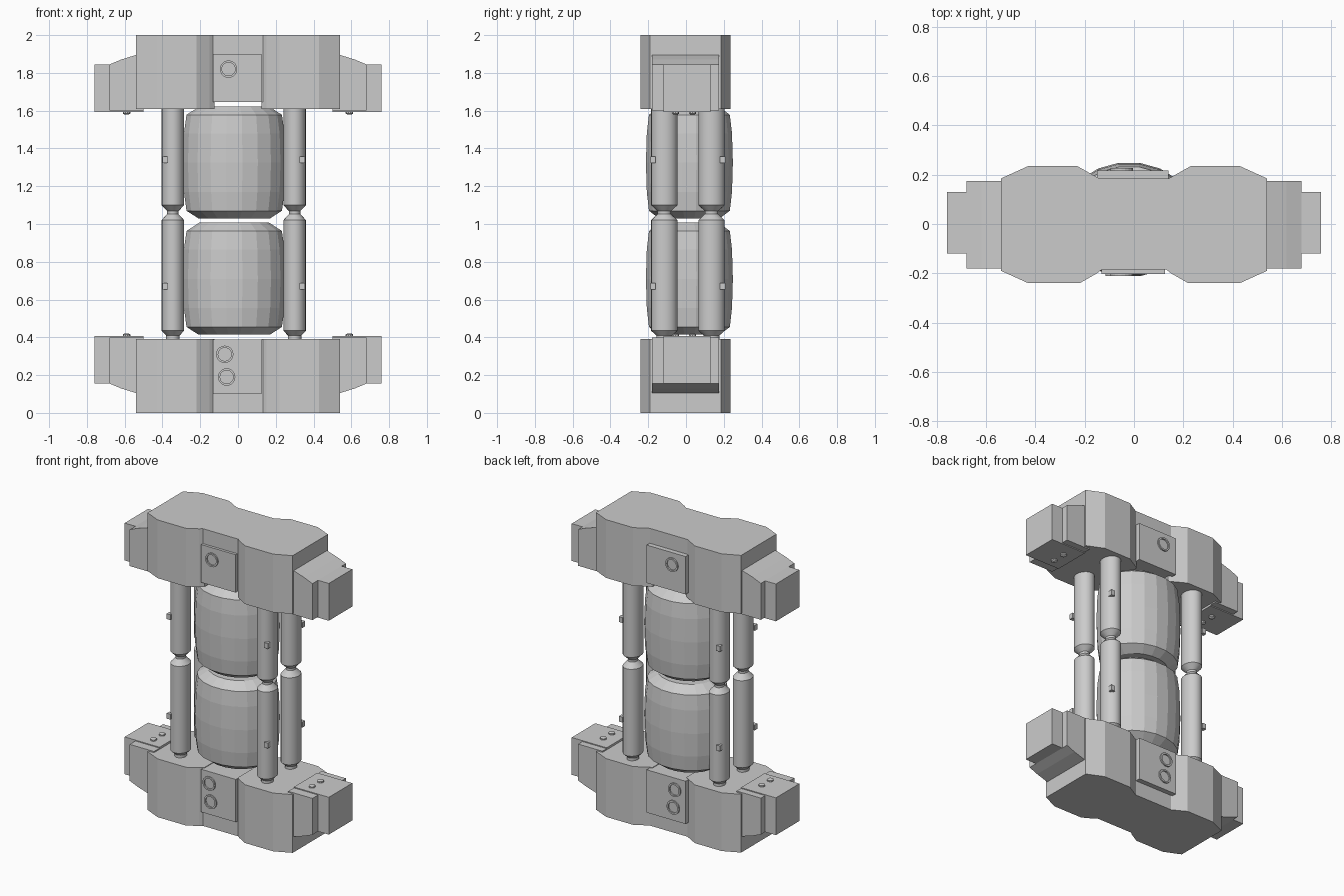
import bpy, bmesh, math
from mathutils import Vector

if "Cube" in bpy.data.objects:
    bpy.data.objects.remove(bpy.data.objects["Cube"])


def finish(name, bm, smooth=False):
    bmesh.ops.recalc_face_normals(bm, faces=bm.faces)
    me = bpy.data.meshes.new(name)
    bm.to_mesh(me)
    bm.free()
    ob = bpy.data.objects.new(name, me)
    bpy.context.collection.objects.link(ob)
    if smooth:
        bpy.ops.object.select_all(action='DESELECT')
        ob.select_set(True)
        bpy.context.view_layer.objects.active = ob
        bpy.ops.object.shade_smooth_by_angle(angle=math.radians(35))
    return ob


def prism(name, pts, place, lo, hi):
    """Extrude a 2D outline; place(a, b, t) maps it into space."""
    bm = bmesh.new()
    rings = [[bm.verts.new(place(a, b, t)) for a, b in pts] for t in (lo, hi)]
    n = len(pts)
    bm.faces.new(rings[0])
    bm.faces.new(rings[1])
    for i in range(n):
        j = (i + 1) % n
        bm.faces.new((rings[0][i], rings[0][j], rings[1][j], rings[1][i]))
    return finish(name, bm)


def box(name, x, y, z):
    pts = [(x[0], y[0]), (x[1], y[0]), (x[1], y[1]), (x[0], y[1])]
    return prism(name, pts, lambda a, b, t: (a, b, t), z[0], z[1])


def lathe(name, centre, profile, sides, sx=1, sy=1, phase=0, axis='Z', smooth=False, closed=False):
    """Revolve (radius, height) points; closed makes a ring."""
    bm = bmesh.new()
    rings = []
    for r, h in profile:
        ring = []
        for i in range(sides):
            a = 2 * math.pi * (i + phase) / sides
            u, v = r * sx * math.cos(a), r * sy * math.sin(a)
            p = (u, v, h) if axis == 'Z' else (u, h, v)
            ring.append(bm.verts.new(Vector(centre) + Vector(p)))
        rings.append(ring)
    m = len(rings)
    for k in range(m if closed else m - 1):
        a, b = rings[k], rings[(k + 1) % m]
        for i in range(sides):
            j = (i + 1) % sides
            bm.faces.new((a[i], a[j], b[j], b[i]))
    if not closed:
        bm.faces.new(rings[0])
        bm.faces.new(rings[-1])
    return finish(name, bm, smooth)


LOBE = [(0.125, -0.18), (0.15, -0.2), (0.22, -0.24), (0.43, -0.24), (0.54, -0.19),
        (0.54, 0.185), (0.43, 0.235), (0.23, 0.235), (0.15, 0.19), (0.125, 0.175)]
SHOULDER = [(0.50, 0.09), (0.54, 0.105), (0.62, 0.13), (0.68, 0.155), (0.68, 0.40), (0.50, 0.40)]

# Lower and upper end blocks, the upper one turned upside down
for part in ('lower', 'upper'):
    def zz(z, up=(part == 'upper')):
        return 2 - z if up else z

    for side, s in (('left', -1), ('right', 1)):
        tag = f'{part}_{side}'
        prism(tag + '_lobe', LOBE, lambda a, b, t: (s * a, b, zz(t)), 0, 0.392)
        prism(tag + '_shoulder', SHOULDER, lambda a, b, t: (s * a, t, zz(b)), -0.18, 0.175)
        # Squared end lug, its mounting plate and two bolts
        box(tag + '_end_lug', (s * 0.5, s * 0.76), (-0.12, 0.13), (zz(0.155), zz(0.406)))
        for y in (-0.055, 0.035):
            lathe(tag + '_bolt', (s * 0.59, y, 0),
                  [(0.02, zz(0.40)), (0.02, zz(0.415)), (0.012, zz(0.42))], 10)

    # Middle section and its front and back panels
    inner = 0.388 if part == 'lower' else 0.355
    box(part + '_middle', (-0.14, 0.14), (-0.185, 0.185), (zz(0), zz(inner)))
    box(part + '_front_panel', (-0.132, 0.125), (-0.203, -0.18), (zz(0.1), zz(inner)))
    box(part + '_back_panel', (-0.15, 0.14), (0.18, 0.218), (zz(0.1), zz(inner)))

    # Raised port rings on both panels
    ports = [(-0.07, 0.31), (-0.06, 0.19)] if part == 'lower' else [(-0.05, 1.82)]
    for x, z in ports:
        for face, y, d in (('front', -0.2, -1), ('back', 0.215, 1)):
            lathe(f'{part}_{face}_port_ring', (x, y, z),
                  [(0.046, 0), (0.046, d * 0.012), (0.035, d * 0.012), (0.035, 0)],
                  20, axis='Y', closed=True)

# Two barrel-shaped drums between the blocks
for name, z in (('lower_drum', 0.415), ('upper_drum', 1.03)):
    lathe(name, (-0.02, 0.018, z),
          [(0.7, 0), (0.93, 0.04), (0.98, 0.14), (1.0, 0.295), (0.98, 0.45), (0.93, 0.548), (0.68, 0.592)],
          20, sx=0.275, sy=0.233, phase=0.5)

# Four jointed pillars with a narrow neck at mid height, plus small clips
PILLAR = [(0.6, 0.38), (0.6, 0.41), (1, 0.435), (1, 1.02), (0.5, 1.053),
          (0.5, 1.068), (1, 1.10), (1, 1.63)]
for side, x, sx in (('left', -0.345, -1), ('right', 0.30, 1)):
    for depth, y, sy in (('front', -0.115, -1), ('back', 0.135, 1)):
        lathe(f'{depth}_{side}_pillar', (x, y, 0), PILLAR, 20, sx=0.06, sy=0.07, smooth=True)
        for z in (0.67, 1.34):
            cx, cy = x + sx * 0.04, y + sy * 0.06
            box(f'{depth}_{side}_clip', (cx - 0.014, cx + 0.014),
                (cy - 0.014, cy + 0.014), (z - 0.018, z + 0.018))
